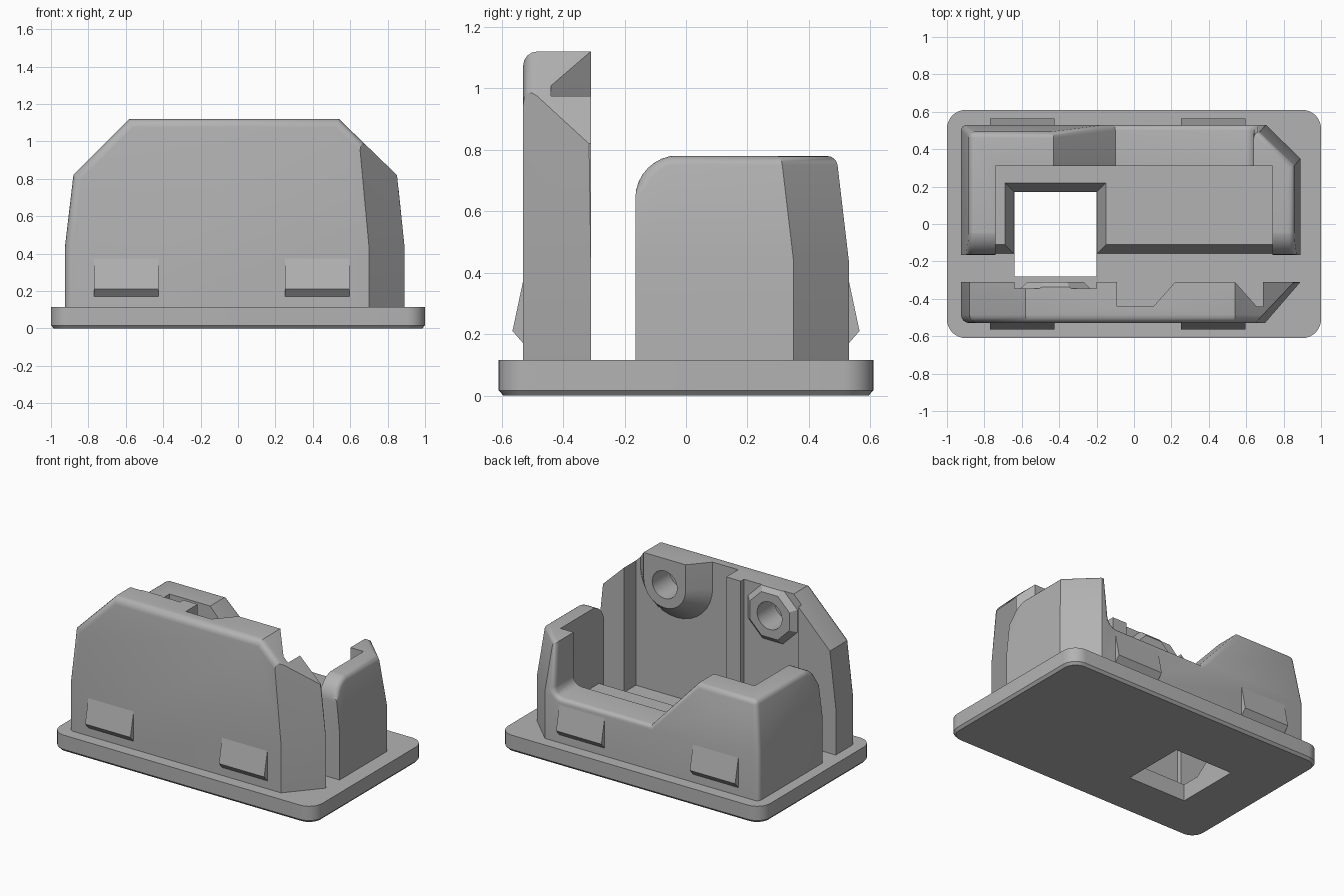
import bpy, bmesh
from math import sin, cos, pi, radians

if "Cube" in bpy.data.objects:
    bpy.data.objects.remove(bpy.data.objects["Cube"])

grey = bpy.data.materials.new("light_grey")
grey.use_nodes = True
grey.diffuse_color = (0.45, 0.45, 0.45, 1)
grey.node_tree.nodes["Principled BSDF"].inputs["Base Color"].default_value = (0.45, 0.45, 0.45, 1)


def loft(name, rings):
    """Solid through matching rings of points, capped at both ends."""
    bm = bmesh.new()
    loops = [[bm.verts.new(p) for p in ring] for ring in rings]
    n = len(loops[0])
    for a, b in zip(loops, loops[1:]):
        for i in range(n):
            j = (i + 1) % n
            bm.faces.new((a[i], a[j], b[j], b[i]))
    bm.faces.new(loops[0])
    bm.faces.new(loops[-1])
    bmesh.ops.recalc_face_normals(bm, faces=bm.faces)
    mesh = bpy.data.meshes.new(name)
    bm.to_mesh(mesh)
    bm.free()
    mesh.materials.append(grey)
    obj = bpy.data.objects.new(name, mesh)
    bpy.context.collection.objects.link(obj)
    return obj


def prism(name, points, axis, a, b):
    """Extrude a 2D outline along x, y or z."""
    def place(p, d):
        return {"x": (d, *p), "y": (p[0], d, p[1]), "z": (*p, d)}[axis]
    return loft(name, [[place(p, d) for p in points] for d in (a, b)])


def box(name, x, y, z):
    return prism(name, [(x[0], y[0]), (x[1], y[0]), (x[1], y[1]), (x[0], y[1])], "z", *z)


def arc(cx, cy, r, start, end, steps=8):
    angles = [radians(start + (end - start) * i / steps) for i in range(steps + 1)]
    return [(cx + r * cos(t), cy + r * sin(t)) for t in angles]


def cut(obj, cutter):
    mod = obj.modifiers.new("cut", "BOOLEAN")
    mod.operation = "DIFFERENCE"
    mod.solver = "EXACT"
    mod.object = cutter
    bpy.context.view_layer.objects.active = obj
    bpy.ops.object.modifier_apply(modifier=mod.name)
    bpy.data.objects.remove(cutter)


def round_edges(obj, width, is_outer):
    """Round sharp edges of outer faces, leaving undersides and cut ends crisp."""
    bm = bmesh.new()
    bm.from_mesh(obj.data)
    bmesh.ops.remove_doubles(bm, verts=bm.verts, dist=0.0005)
    bm.normal_update()
    chosen = []
    for e in bm.edges:
        if len(e.link_faces) != 2 or e.calc_face_angle() < radians(50):
            continue
        for f, g in (e.link_faces, reversed(e.link_faces)):
            if is_outer(f) and g.normal.z > -0.5 and abs(g.normal.y) < 0.99:
                chosen.append(e)
                break
    bmesh.ops.bevel(bm, geom=chosen, offset=width, offset_type="OFFSET", segments=4,
                    profile=0.5, affect="EDGES", clamp_overlap=False)
    bm.to_mesh(obj.data)
    bm.free()


def smooth(obj):
    bpy.ops.object.select_all(action="DESELECT")
    obj.select_set(True)
    bpy.context.view_layer.objects.active = obj
    bpy.ops.object.shade_smooth_by_angle(angle=radians(25))


# Base plate: rounded corners, chamfered underside, square opening
def plate_ring(inset, z):
    pts = []
    for sx, sy, a in ((1, 1, 0), (-1, 1, 90), (-1, -1, 180), (1, -1, 270)):
        pts += arc(sx * 0.9, sy * 0.51, 0.1 - inset, a, a + 90)
    return [(x, y, z) for x, y in pts]


plate = loft("base_plate", [plate_ring(0.015, 0), plate_ring(0, 0.017), plate_ring(0, 0.115)])
cut(plate, box("opening", (-0.64, -0.2), (-0.28, 0.17), (-1, 1)))
smooth(plate)

# Rear housing: tapered shell with one clipped corner
def shell_ring(left, right, back, z):
    return [(left, -0.4, z), (right, -0.4, z), (right, back - 0.18, z),
            (right - 0.185, back, z), (left, back, z)]


rear = loft("rear_housing", [shell_ring(-0.925, 0.89, 0.53, 0.05),
                             shell_ring(-0.925, 0.89, 0.53, 0.44),
                             shell_ring(-0.88, 0.855, 0.49, 0.78)])
cut(rear, box("pocket", (-0.74, 0.74), (-1, 0.31), (-1, 2)))
dip = [(-0.53, 0.89), (-0.1, 0.42)] + arc(0.58, 0.48, 0.06, 270, 360, 4) + [(0.64, 0.89)]
cut(rear, prism("dip", dip, "y", 0.2, 1))
nose = [(-0.165, -0.2)] + arc(-0.025, 0.642, 0.14, 180, 90) + [(-0.025, 1), (-0.8, 1), (-0.8, -0.2)]
cut(rear, prism("nose", nose, "x", -2, 2))


def rear_outer(f):
    c, n = f.calc_center_median(), f.normal
    return abs(n.z) < 0.3 and ((n.y > 0.6 and c.y > 0.4) or (abs(n.x) > 0.6 and abs(c.x) > 0.8))


round_edges(rear, 0.03, rear_outer)
smooth(rear)

# Inner floor: step around the opening with sloped edges
def floor_ring(s, z):
    front = -0.16 + s
    return [(0.78, front, z), (0.78, 0.4, z), (-0.78, 0.4, z), (-0.78, front, z),
            (-0.64 - s, front, z), (-0.64 - s, 0.17 + s, z),
            (-0.2 + s, 0.17 + s, z), (-0.2 + s, front, z)]


loft("inner_floor", [floor_ring(0, 0.11), floor_ring(0.05, 0.24)])

# Front wall: tall profile with sloped shoulders
wall = prism("front_wall", [(-0.925, 0.05), (-0.925, 0.44), (-0.88, 0.82), (-0.58, 1.12),
                            (0.54, 1.12), (0.85, 0.82), (0.89, 0.44), (0.89, 0.05)],
             "y", -0.53, -0.1)
round_edges(wall, 0.045, lambda f: f.normal.y < -0.9)
cut(wall, box("trim", (-2, 2), (-0.31, 1), (-1, 2)))
cut(wall, loft("corner", [[(0.51 - s, -0.75, z), (1.08 - s, -0.09, z), (1.08 - s, -0.75, z)]
                          for s, z in ((0, 0), (0, 0.44), (0.07, 1.2))]))

# Wall recesses, leaving two screw bosses standing
recess = box("wide_recess", (-0.09, 0.69), (-0.44, -0.2), (-0.5, 1.5))


def boss_ring(r, y):
    pts = [(0.38 + r, 1.6)] + arc(0.38, 0.94, r, 360, 180, 16) + [(0.38 - r, 1.6)]
    return [(x, y, z) for x, z in pts]


cut(recess, loft("wide_boss", [boss_ring(0.302, -0.47), boss_ring(0.133, -0.28)]))
cut(wall, recess)

recess = box("shallow_recess", (-0.64, -0.2), (-0.345, -0.2), (-0.5, 1.5))
octagon = [[(x, y, z) for x, z in arc(-0.42, 0.94, r, 22.5, 337.5, 7)]
           for r, y in ((0.22, -0.36), (0.14, -0.29))]
cut(recess, loft("eight_sided_boss", octagon))
cut(wall, recess)
for x in (0.38, -0.42):
    cut(wall, prism("screw_hole", arc(x, 0.94, 0.095, 0, 345, 23), "y", -0.5, 0))
smooth(wall)

# Snap hooks on both long faces
for side, label in ((-1, "front"), (1, "rear")):
    for x in (-0.77, 0.25):
        prism(label + "_snap_hook",
              [(side * y, z) for y, z in ((0.5, 0.17), (0.53, 0.17), (0.565, 0.21), (0.53, 0.375), (0.5, 0.375))],
              "x", x, x + 0.345)
